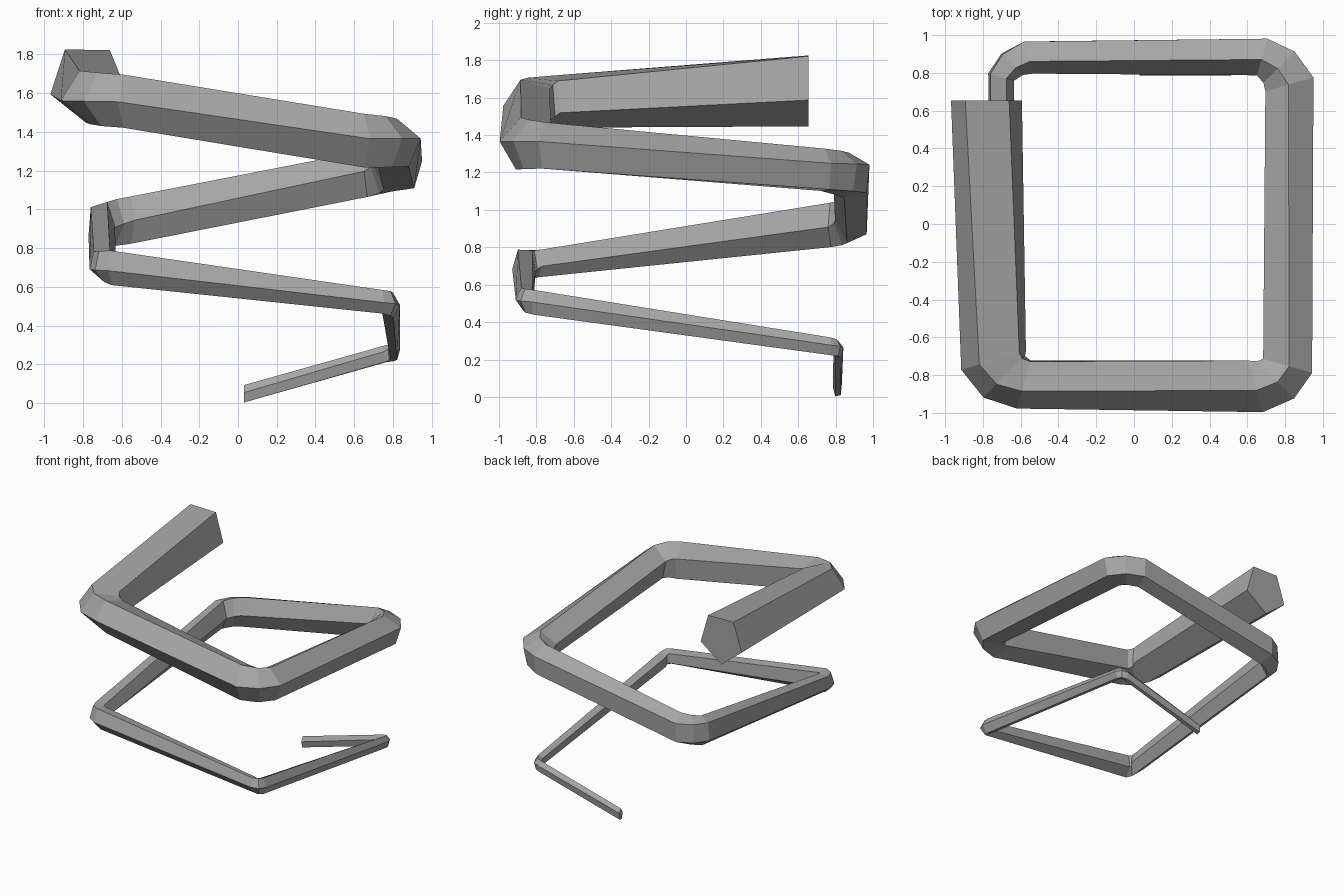
import bpy
import bmesh
from math import cos, sin, radians, pi
from mathutils import Vector

default_cube = bpy.data.objects.get("Cube")
if default_cube:
    bpy.data.objects.remove(default_cube)

SIDES = 5          # pentagonal bar
MITER = 16         # how far the rings lean into each bend, in degrees
FIRST_ROLL = 97    # roll of the section at the thin end
ROLL_STEP = -7.6   # roll added from one strand end to the next

# Straight strands from the thin end up: start and end of each,
# as centre x, y, z, then section width and height
strands = [
    ((.03, .81, .045, .048, .09), (.76, .815, .25, .055, .09)),
    ((.807, .77, .268, .06, .095), (.785, -.81, .505, .10, .13)),
    ((.74, -.86, .525, .10, .12), (-.65, -.865, .705, .13, .18)),
    ((-.70, -.79, .72, .14, .15), (-.707, .78, .925, .145, .235)),
    ((-.56, .89, .945, .185, .24), (.68, .89, 1.18, .205, .24)),
    ((.825, .74, 1.205, .265, .23), (.81, -.75, 1.335, .27, .25)),
    ((.64, -.85, 1.35, .29, .275), (-.58, -.838, 1.56, .275, .27)),
    ((-.735, -.72, 1.585, .36, .275), (-.78, .655, 1.655, .375, .39)),
]


def section(row, heading, roll):
    """One pentagon standing upright, facing outward along heading."""
    x, y, z, width, height = row
    outward = Vector((cos(radians(heading)), sin(radians(heading)), 0))
    ring = []
    for k in range(SIDES):
        angle = radians(roll) + 2 * pi * k / SIDES
        ring.append(Vector((x, y, z))
                    + outward * cos(angle) * width / 1.9
                    + Vector((0, 0, sin(angle) * height / 1.87)))
    return ring


def bend(before, after, heading):
    """Middle section of a bend, pushed outward from the chord."""
    row = [(p + q) / 2 for p, q in zip(before, after)]
    push = .012 + .06 * row[3]
    row[0] += push * cos(radians(heading))
    row[1] += push * sin(radians(heading))
    return row


# Walk along the square spiral and collect its sections
sections = []
for i, (start, end) in enumerate(strands):
    outward = 90 - 90 * i
    roll = FIRST_ROLL + ROLL_STEP * 2 * i
    last = i == len(strands) - 1
    sections.append(section(start, outward + (MITER if i else 0), roll))
    sections.append(section(end, outward - (0 if last else MITER),
                            roll + ROLL_STEP))
    if not last:
        corner = bend(end, strands[i + 1][0], outward - 45)
        sections.append(section(corner, outward - 45, roll + 1.5 * ROLL_STEP))

# Skin the sections and close both ends
bm = bmesh.new()
rings = [[bm.verts.new(p) for p in ring] for ring in sections]
for a, b in zip(rings, rings[1:]):
    for k in range(SIDES):
        n = (k + 1) % SIDES
        bm.faces.new((a[k], a[n], b[n], b[k]))
bm.faces.new(rings[0])
bm.faces.new(rings[-1])
bmesh.ops.recalc_face_normals(bm, faces=bm.faces)

mesh = bpy.data.meshes.new("square_spiral_bar")
bm.to_mesh(mesh)
bm.free()
bar = bpy.data.objects.new("square_spiral_bar", mesh)
bpy.context.collection.objects.link(bar)

# Plain grey finish
grey = bpy.data.materials.new("plain_grey")
grey.use_nodes = True
colour = (.38, .38, .38, 1)
grey.diffuse_color = colour
grey.node_tree.nodes["Principled BSDF"].inputs["Base Color"].default_value = colour
mesh.materials.append(grey)
